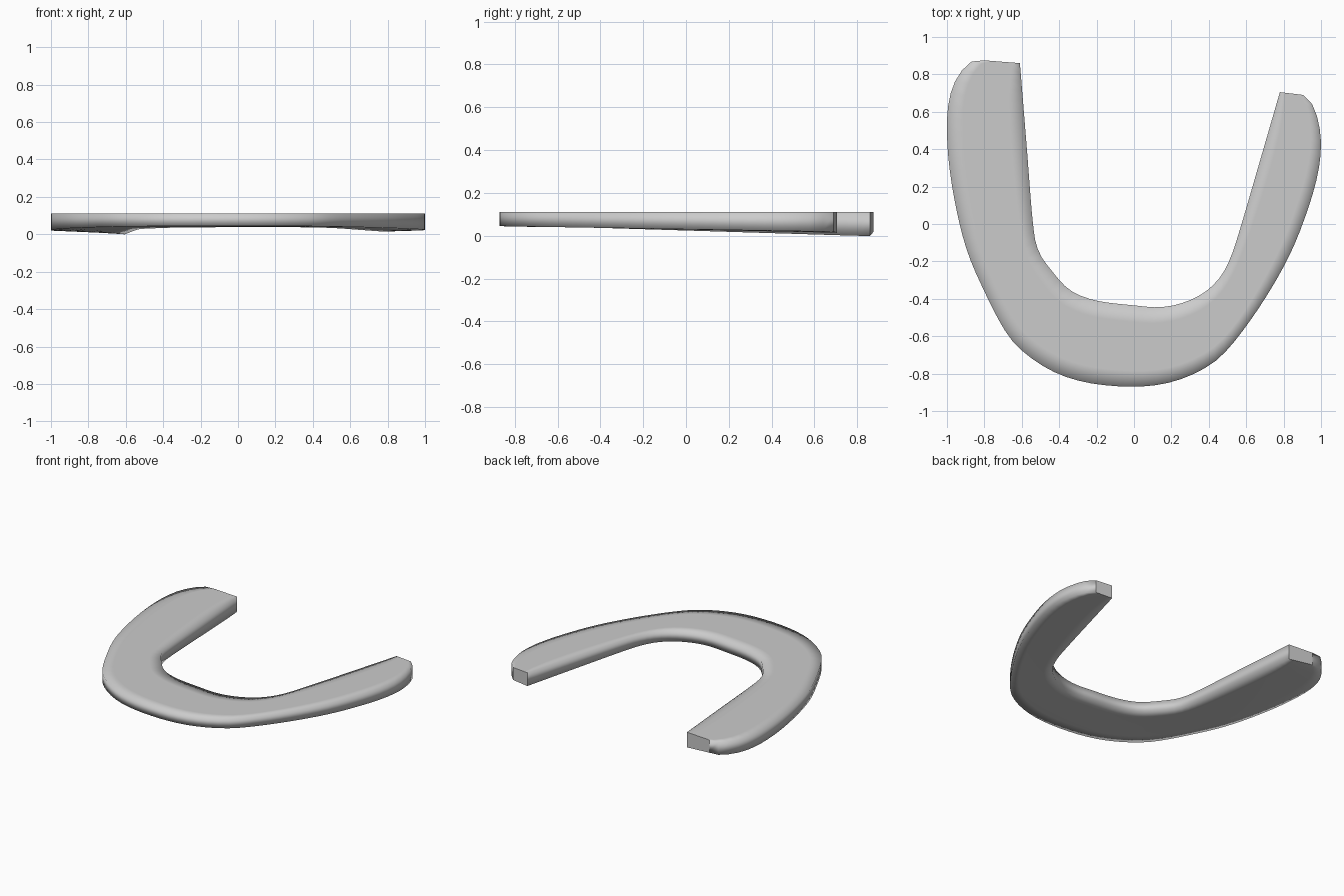
import bpy, bmesh
from mathutils import Vector

if "Cube" in bpy.data.objects:
    bpy.data.objects.remove(bpy.data.objects["Cube"])

TOP = 0.11
SEGMENTS = 64
ACROSS = (0.0, 0.2, 0.5, 0.8, 1.0)

# Plan outlines, both running from the left tip round the front to the right tip
OUTER = [(-0.80, 0.875), (-0.87, 0.868), (-0.935, 0.80), (-0.98, 0.70), (-1.0, 0.55),
         (-0.99, 0.33), (-0.95, 0.08), (-0.89, -0.15), (-0.80, -0.36), (-0.69, -0.57),
         (-0.59, -0.685), (-0.43, -0.79), (-0.24, -0.85), (0.0, -0.87), (0.2, -0.845),
         (0.38, -0.77), (0.51, -0.66), (0.68, -0.43), (0.83, -0.17), (0.93, 0.08),
         (0.985, 0.28), (1.0, 0.44), (0.98, 0.57), (0.95, 0.645), (0.905, 0.69)]
INNER = [(-0.61, 0.86), (-0.575, 0.43), (-0.54, 0.0), (-0.51, -0.145), (-0.44, -0.25),
         (-0.34, -0.355), (-0.2, -0.41), (0.0, -0.435), (0.13, -0.445), (0.25, -0.425),
         (0.37, -0.37), (0.46, -0.285), (0.52, -0.17), (0.575, 0.0), (0.68, 0.36),
         (0.78, 0.705)]


def smooth_path(points, count):
    """Catmull-Rom curve through the points, resampled evenly by length."""
    p = [Vector(q) for q in points]
    p = [2 * p[0] - p[1]] + p + [2 * p[-1] - p[-2]]
    fine = []
    for a, b, c, d in zip(p, p[1:], p[2:], p[3:]):
        for i in range(12):
            t = i / 12
            fine.append(0.5 * (2 * b + (c - a) * t + (2 * a - 5 * b + 4 * c - d) * t ** 2
                               + (3 * b - a - 3 * c + d) * t ** 3))
    fine.append(p[-2])
    dist = [0.0]
    for a, b in zip(fine, fine[1:]):
        dist.append(dist[-1] + (b - a).length)
    out, k = [], 0
    for i in range(count + 1):
        s = dist[-1] * i / count
        while k < len(dist) - 2 and dist[k + 1] < s:
            k += 1
        out.append(fine[k].lerp(fine[k + 1], (s - dist[k]) / (dist[k + 1] - dist[k])))
    return out


def underside(x, y, t):
    """Underside height: high at the front, sinking to the tips and the inner edge."""
    tip = 0.0 if x < 0 else 0.012
    back = max(0.0, min(1.0, (y + 0.5) / 1.3))
    inner = 0.04 + (tip - 0.04) * back
    outer = 0.045 + (0.018 - 0.045) * max(0.0, min(1.0, (y + 0.87) / 1.6))
    return outer + (inner - outer) * t


# Closed section rings swept round the horseshoe
bm = bmesh.new()
rings = []
for o, i in zip(smooth_path(OUTER, SEGMENTS), smooth_path(INNER, SEGMENTS)):
    pts = [(o.lerp(i, t), t) for t in ACROSS]
    ring = [bm.verts.new((q.x, q.y, TOP)) for q, t in pts]
    ring += [bm.verts.new((q.x, q.y, underside(q.x, q.y, t))) for q, t in reversed(pts)]
    rings.append(ring)
n = len(rings[0])
for a, b in zip(rings, rings[1:]):
    for k in range(n):
        bm.faces.new((a[k], a[(k + 1) % n], b[(k + 1) % n], b[k]))

# Flat end faces on the two tips
bm.faces.new(rings[0])
bm.faces.new(rings[-1])
bmesh.ops.recalc_face_normals(bm, faces=bm.faces)

# Soft shading rolls over the rims; only the tip faces keep sharp edges
for f in bm.faces:
    f.smooth = True
for ring in (rings[0], rings[-1]):
    for k in range(n):
        bm.edges.get((ring[k], ring[(k + 1) % n])).smooth = False

mesh = bpy.data.meshes.new("horseshoe_pad")
bm.to_mesh(mesh)
bm.free()
pad = bpy.data.objects.new("horseshoe_pad", mesh)
bpy.context.collection.objects.link(pad)
